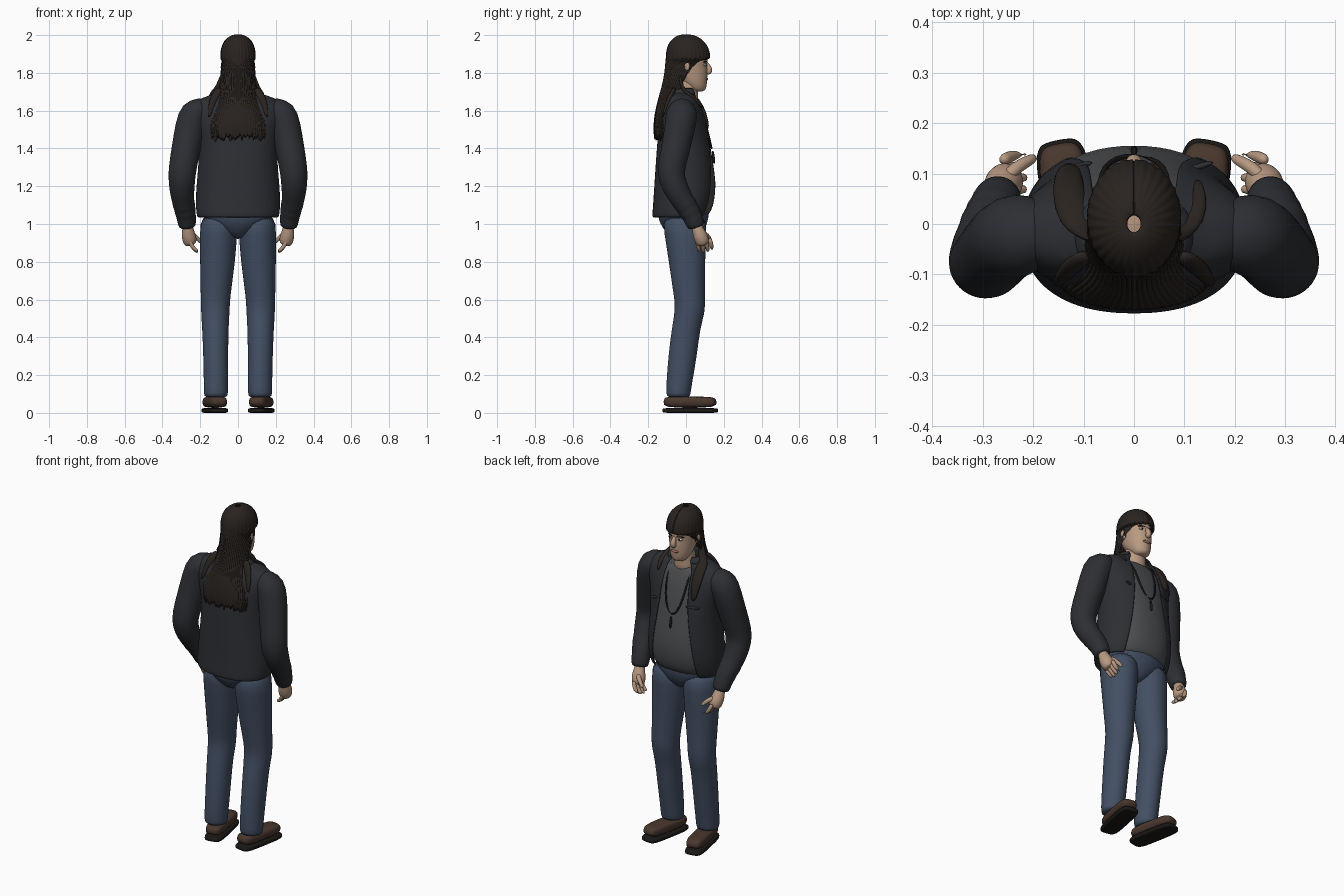
import bpy, bmesh, math, random
from mathutils import Matrix, Vector

random.seed(3)


def material(name, *rgb):
    m = bpy.data.materials.new(name)
    m.diffuse_color = (*rgb, 1)
    return m


CLOTH = material("dark_cloth", .026, .028, .033)
SHIRT = material("grey_cloth", .075, .078, .083)
DENIM = material("denim", .055, .078, .125)
SKIN = material("skin", .48, .32, .225)
HAIR = material("hair_brown", .022, .017, .014)
LEATHER = material("leather", .065, .038, .027)
BLACK = material("black", .01, .009, .008)
WHITE = material("eye_white", .6, .58, .55)


def build(name, rows, mat, closed=True, thick=0, mirror=False, level=1, xf=None):
    """Skin a list of point rows into a smooth surface."""
    bm = bmesh.new()
    vs = [[bm.verts.new(p) for p in row] for row in rows]
    n = len(rows[0])
    for a, b in zip(vs, vs[1:]):
        for i in range(n if closed else n - 1):
            j = (i + 1) % n
            bm.faces.new((a[i], a[j], b[j], b[i]))
    if closed:
        bm.faces.new(vs[0])
        bm.faces.new(vs[-1])
    bmesh.ops.recalc_face_normals(bm, faces=bm.faces)
    if xf:
        bm.transform(xf)
    me = bpy.data.meshes.new(name)
    bm.to_mesh(me)
    bm.free()
    ob = bpy.data.objects.new(name, me)
    bpy.context.collection.objects.link(ob)
    me.materials.append(mat)
    me.polygons.foreach_set("use_smooth", [True] * len(me.polygons))
    if thick:
        s = ob.modifiers.new("thick", 'SOLIDIFY')
        s.thickness, s.offset = thick, 0
    if mirror:
        ob.modifiers.new("mirror", 'MIRROR').use_mirror_merge = False
    if level:
        ob.modifiers.new("smooth", 'SUBSURF').levels = level
        ob.modifiers["smooth"].render_levels = level
    return ob


def loft(name, rings, mat, n=28, e=1, ripple=0, waves=30, jag=0, **kw):
    """Rings (z, cx, cy, rx, ry[, gap]); gap is the half angle left open at the front (+y)."""
    opened = len(rings[0]) > 5
    rows = []
    for k, r in enumerate(rings):
        z, cx, cy, rx, ry = r[:5]
        gap = r[5] if opened else 0
        row = []
        for i in range(n + opened):
            t = gap + (2 * math.pi - 2 * gap) * i / n
            s, c = math.sin(t), math.cos(t)
            f = 1 + ripple * math.cos(waves * math.pi * 2 * i / n)
            dz = random.uniform(-jag, jag) if k == len(rings) - 1 else 0
            row.append((cx + f * rx * math.copysign(abs(s) ** e, s),
                        cy + f * ry * math.copysign(abs(c) ** e, c), z + dz))
        rows.append(row)
    return build(name, rows, mat, closed=not opened, **kw)


def tube(name, pts, mat, n=14, flat=1, **kw):
    """Round tube through (x, y, z, radius) points."""
    P = [Vector(p[:3]) for p in pts]
    rows = []
    for i, p in enumerate(P):
        d = (P[min(i + 1, len(P) - 1)] - P[max(i - 1, 0)]).normalized()
        u = d.cross(Vector((1, 0, 0)) if abs(d.x) < .9 else Vector((0, 0, 1))).normalized()
        v = d.cross(u)
        r = pts[i][3]
        rows.append([p + r * (flat * u * math.cos(a) + v * math.sin(a))
                     for a in (2 * math.pi * k / n for k in range(n))])
    return build(name, rows, mat, **kw)


def ball(name, c, s, mat, mirror=False):
    rings = [(c[2] - s[2] * math.cos(a), c[0], c[1], s[0] * math.sin(a), s[1] * math.sin(a))
             for a in (.15 + (math.pi - .3) * k / 8 for k in range(9))]
    return loft(name, rings, mat, n=16, mirror=mirror)


# shoes, toes turned slightly outwards
turn = Matrix.Translation((.123, .022, 0)) @ Matrix.Rotation(math.radians(-11), 4, 'Z')
loft("shoe_sole", [(0, 0, 0, .05, .144), (.002, 0, 0, .054, .148), (.022, 0, 0, .054, .148),
                   (.026, 0, 0, .05, .144)], BLACK, e=.45, mirror=True, xf=turn)
loft("shoe_upper", [(.024, 0, 0, .05, .142), (.06, 0, 0, .051, .142), (.078, 0, -.002, .048, .136),
                    (.087, 0, -.008, .036, .115)], LEATHER, e=.5, mirror=True, xf=turn)

# trousers
loft("trouser_leg", [(1.06, .1, -.01, .098, .12), (.95, .103, -.003, .1, .112),
                     (.8, .108, .005, .093, .096), (.65, .117, .015, .081, .085),
                     (.58, .12, .022, .077, .08), (.52, .12, .018, .075, .08),
                     (.45, .12, 0, .07, .075), (.3, .118, -.018, .066, .076),
                     (.15, .117, -.037, .064, .068), (.1, .117, -.04, .064, .064),
                     (.08, .117, -.04, .06, .06)], DENIM, mirror=True)
loft("trouser_seat", [(1.12, 0, -.01, .195, .135), (1.05, 0, -.015, .2, .138), (1.0, 0, -.012, .16, .125),
                      (.96, 0, -.01, .1, .1), (.92, 0, -.01, .03, .06)], DENIM)

# shirt
loft("shirt", [(1.02, 0, -.02, .17, .12), (1.07, 0, -.01, .195, .147), (1.13, 0, 0, .203, .153),
               (1.22, 0, .003, .203, .157), (1.32, 0, -.002, .19, .147), (1.45, 0, -.007, .19, .131),
               (1.56, 0, -.015, .2, .115), (1.63, 0, -.018, .16, .09), (1.67, 0, -.01, .07, .065)],
     SHIRT, e=.9)

# open jacket with collar
loft("jacket_body", [(1.035, 0, -.03, .208, .142, .68), (1.05, 0, -.026, .216, .148, .66),
                     (1.12, 0, -.01, .22, .158, .63), (1.22, 0, -.003, .214, .159, .58),
                     (1.34, 0, -.004, .202, .15, .5), (1.46, 0, -.008, .205, .137, .4),
                     (1.56, 0, -.015, .235, .122, .32), (1.62, 0, -.018, .24, .1, .3),
                     (1.665, 0, -.02, .2, .075, .35), (1.685, 0, -.02, .11, .075, .5),
                     (1.715, 0, -.02, .085, .07, .7), (1.72, 0, -.022, .092, .076, .75),
                     (1.685, 0, -.022, .12, .088, .6)], CLOTH, n=36, e=.88, thick=.01)
tube("jacket_sleeve", [(.15, -.02, 1.605, .05), (.19, -.02, 1.603, .072), (.232, -.022, 1.59, .085),
                       (.252, -.03, 1.52, .082), (.275, -.055, 1.4, .077), (.293, -.078, 1.3, .075),
                       (.298, -.078, 1.24, .072), (.297, -.045, 1.17, .066), (.29, -.015, 1.12, .058),
                       (.287, -.004, 1.105, .061), (.282, .01, 1.083, .055), (.279, .018, 1.068, .058),
                       (.275, .032, 1.043, .051), (.273, .038, 1.03, .053), (.27, .05, 1.0, .047),
                       (.268, .057, .98, .045)], CLOTH, n=20, mirror=True)
for x0, x1 in ((-.16, -.08), (.08, .16)):
    tube("pocket_flap", [(x0, .093, 1.46, .008), (.5 * (x0 + x1), .112, 1.46, .009),
                         (x1, .123, 1.46, .008)], CLOTH, n=8, flat=.8)

# hands
tube("palm", [(.268, .05, 1.01, .026), (.266, .062, .97, .03), (.262, .075, .94, .04),
              (.254, .088, .905, .038), (.248, .094, .89, .028)], SKIN, flat=1, mirror=True)
for k in range(4):
    y = .057 + .023 * k
    tube("finger", [(.262, y, .925, .012), (.25, y + .006, .895, .0125), (.233, y + .012, .868, .011),
                    (.212, y + .012, .848 + .008 * abs(k - 1), .009)], SKIN, n=10, mirror=True)
tube("thumb", [(.26, .085, .955, .014), (.235, .112, .94, .014), (.21, .125, .92, .012),
               (.195, .133, .9, .009)], SKIN, n=10, mirror=True)

# neck and head
loft("neck", [(1.62, 0, .005, .075, .068), (1.67, 0, .005, .06, .057), (1.73, 0, .01, .055, .056),
              (1.8, 0, .01, .05, .055)], SKIN)
loft("head", [(1.70, 0, .06, .03, .03), (1.712, 0, .06, .045, .045), (1.74, 0, .045, .06, .066),
              (1.775, 0, .03, .069, .083), (1.81, 0, .02, .073, .095), (1.835, 0, .017, .076, .094),
              (1.86, 0, .014, .078, .102), (1.9, 0, .012, .078, .102), (1.945, 0, .01, .065, .085),
              (1.98, 0, .005, .03, .04)], SKIN)
tube("nose", [(0, .1, 1.86, .009), (0, .115, 1.84, .012), (0, .126, 1.82, .017),
              (0, .122, 1.803, .017), (0, .108, 1.795, .008)], SKIN, n=12)
ball("ear", (.08, .005, 1.83), (.012, .02, .033), SKIN, True)
ball("eye", (.032, .1, 1.843), (.014, .01, .007), WHITE, True)
ball("pupil", (.032, .108, 1.843), (.006, .004, .006), BLACK, True)
tube("eyebrow", [(.013, .114, 1.857, .004), (.034, .108, 1.862, .005), (.056, .09, 1.857, .003)],
     HAIR, n=8, mirror=True)
ball("lips", (0, .107, 1.768), (.026, .011, .009), material("lip", .3, .16, .12))
ball("chin", (0, .088, 1.725), (.028, .02, .018), SKIN)

# long hair: cap, fringe and back fall
loft("long_hair", [(2.0, 0, 0, .012, .015, 0), (1.992, 0, .003, .04, .05, 0),
                   (1.965, 0, .006, .072, .088, 0), (1.925, 0, .01, .086, .107, 0),
                   (1.885, 0, .012, .088, .112, 0), (1.872, 0, .012, .088, .112, 0),
                   (1.868, 0, .01, .088, .112, 1.1), (1.8, 0, 0, .086, .106, 1.55),
                   (1.72, 0, -.025, .09, .098, 1.6), (1.65, 0, -.06, .102, .085, 1.55),
                   (1.58, 0, -.088, .135, .072, 1.5), (1.52, 0, -.105, .15, .062, 1.5),
                   (1.455, 0, -.112, .14, .052, 1.6)],
     HAIR, n=90, ripple=.022, waves=30, jag=.025, thick=.012)
for k in range(7):
    x = -.105 + .035 * k
    tube("hair_tip", [(x, -.15 + abs(x) * .2, 1.54, .022), (x * 1.1, -.158 + abs(x) * .2, 1.48, .02),
                      (x * 1.15, -.155 + abs(x) * .2, 1.425 + random.uniform(0, .04), .004)],
         HAIR, n=8, flat=.45)

# locks falling over the shoulders
tube("left_lock", [(-.08, -.03, 1.8, .015), (-.092, -.02, 1.72, .025), (-.12, .01, 1.69, .035),
                   (-.13, .06, 1.655, .034), (-.13, .1, 1.58, .03), (-.128, .118, 1.5, .015)],
     HAIR, n=10, flat=.5)
tube("right_lock", [(.08, -.03, 1.8, .012), (.095, -.025, 1.72, .018), (.125, .01, 1.69, .018),
                    (.132, .055, 1.66, .015), (.125, .09, 1.61, .008)], HAIR, n=10, flat=.6)
for s in (-1, 1):
    tube("shoulder_wisp", [(.09 * s, -.06, 1.72, .02), (.115 * s, -.075, 1.69, .025),
                           (.14 * s, -.1, 1.64, .02), (.155 * s, -.125, 1.56, .008)], HAIR, n=8, flat=.6)

# necklace with pendant
cord = [(-.07, .035, 1.66), (-.068, .085, 1.59), (-.06, .113, 1.5), (-.035, .131, 1.42),
        (0, .138, 1.39), (.035, .131, 1.42), (.06, .113, 1.5), (.068, .085, 1.59), (.07, .035, 1.66)]
tube("necklace_cord", [(*p, .006) for p in cord], BLACK, n=8)
tube("pendant", [(0, .14, 1.39, .006), (0, .145, 1.36, .008), (0, .15, 1.315, .008)], BLACK, n=8)
